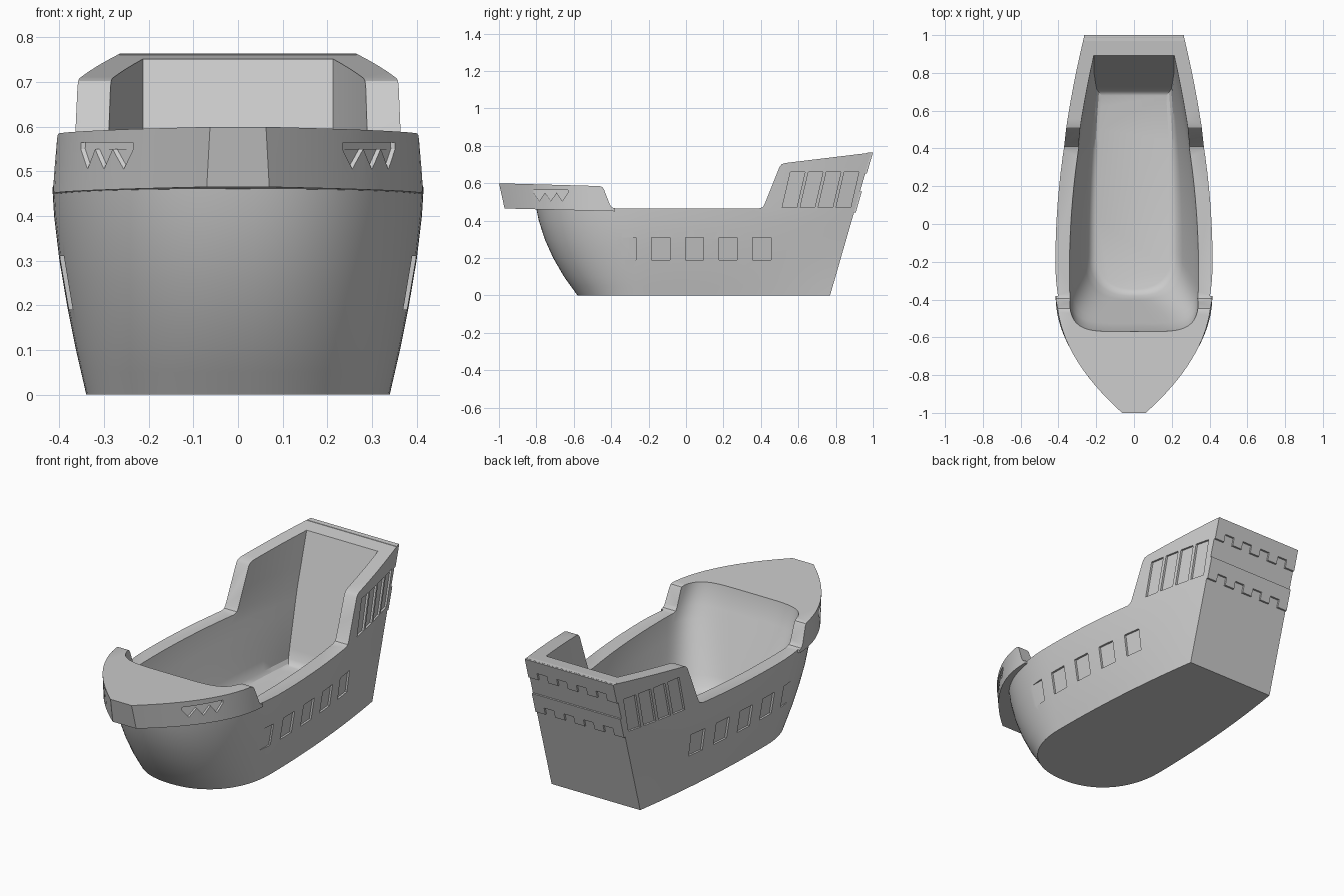
import bpy, bmesh, math

if "Cube" in bpy.data.objects:
    bpy.data.objects.remove(bpy.data.objects["Cube"])

RAKE = 0.288                       # transom lean per unit of height


def table(z, pts):
    for (a, p), (b, q) in zip(pts, pts[1:]):
        if z <= b:
            return p + (q - p) * (z - a) / (b - a)
    return pts[-1][1]


def make(name, bm):
    bmesh.ops.recalc_face_normals(bm, faces=bm.faces)
    me = bpy.data.meshes.new(name)
    bm.to_mesh(me)
    bm.free()
    ob = bpy.data.objects.new(name, me)
    bpy.context.collection.objects.link(ob)
    return ob


def loft(bm, loops):
    rows = [[bm.verts.new(p) for p in lp] for lp in loops]
    n = len(rows[0])
    for a, b in zip(rows, rows[1:]):
        for i in range(n):
            j = (i + 1) % n
            bm.faces.new((a[i], a[j], b[j], b[i]))
    bm.faces.new(rows[0])
    bm.faces.new(rows[-1])


def boolean(target, tool, op):
    m = target.modifiers.new(op, 'BOOLEAN')
    m.object, m.operation, m.solver = tool, op, 'EXACT'
    bpy.context.view_layer.objects.active = target
    bpy.ops.object.modifier_apply(modifier=m.name)
    bpy.data.objects.remove(tool)


def mirror(half):
    return half + [(-x, y, z) for x, y, z in reversed(half) if x > 1e-6]


def side(y, w, ws, ys, yc):
    return w - (w - ws) * max(0, (y - yc) / (ys - yc)) ** 2


def plan(z, w, ws, ys, yf, yc, n):
    """Boat-shaped outline: superellipse bow, tapering sides, flat stern."""
    half = [(0, yf, z)]
    for i in range(1, 23):
        a = math.pi / 2 * i / 22
        half.append((w * math.sin(a) ** (2 / n),
                     yc - (yc - yf) * max(0, math.cos(a)) ** (2 / n), z))
    for i in range(1, 15):
        y = yc + (ys - yc) * i / 14
        half.append((side(y, w, ws, ys, yc), y, z))
    return mirror(half)


# hull body
WIDTH = [(0, .34), (.1, .363), (.2, .383), (.3, .4), (.4, .412), (.465, .416), (.8, .412)]
BOW = [(0, -.58), (.1, -.652), (.2, -.71), (.3, -.755), (.4, -.787), (.465, -.8), (.8, -.8)]


def hull_x(y, z):
    return side(y, table(z, WIDTH), .265, .77 + RAKE * z, -.2)


bm = bmesh.new()
loft(bm, [plan(z, table(z, WIDTH), .265, .77 + RAKE * z, table(z, BOW), -.2, 2.2)
          for z in (0, .05, .1, .15, .2, .25, .3, .35, .4, .465, .6, .8)])
hull = make("hull", bm)


# overhanging bow deck
def fore_x(y, z):
    t = (z - .465) / .185
    s = (y + .97 + .041 * t) / (.59 + .041 * t)
    return .07 - .01 * t + .345 * (1 - (1 - s) ** 2)


S = [i / 18 for i in range(19)]
low = [(.07 + .345 * (1 - (1 - s) ** 2), -.97 + .59 * s, .465 - .015 * s) for s in S]
top = [(.06 + .345 * (1 - (1 - s) ** 2), -1.011 + .631 * s, .65) for s in S]
bm = bmesh.new()
loft(bm, [mirror(low), mirror(top)])
boolean(hull, make("bow_deck", bm), 'UNION')

# side profile that trims the top edge
profile = [(-1.2, -.2), (1.2, -.2), (1.2, .789), (.53, .708), (.512, .702), (.5, .688),
           (.42, .488), (.41, .472), (.39, .465), (-.375, .465), (-.395, .47), (-.407, .485),
           (-.438, .565), (-.447, .58), (-.465, .585), (-1.2, .605)]
bm = bmesh.new()
loft(bm, [[(x, y, z) for y, z in profile] for x in (-.6, .6)])
boolean(hull, make("profile_trim", bm), 'INTERSECT')

# hollow interior, with a small fillet round the floor
loops = []
for z, inset in ((.105, .025), (.112, .01), (.13, 0), (.18, 0), (.24, 0), (.3, 0), (.36, 0),
                 (.42, 0), (.48, 0), (.585, 0), (.85, 0)):
    f = min((z - .105) / .36, 1) ** .85
    g = min((z - .105) / .48, 1)
    loops.append(plan(z, .225 + .12 * f - inset, .195 + .018 * f - inset,
                      .705 + .288 * (z - .105) - inset, -.37 - .2 * g + inset,
                      -.15 - .1 * f, 2.3 + 2.7 * g))
bm = bmesh.new()
loft(bm, loops)
boolean(hull, make("interior", bm), 'DIFFERENCE')


# shallow recesses: gun ports, slanted stern panels, zigzag bow panels
def recess(bm, poly, surf, depth=.011):
    for sx in (1, -1):
        loft(bm, [[(sx * (surf(y, z) + d), y, z) for y, z in poly] for d in (-depth, .03)])


bm = bmesh.new()
for i in range(5):
    y = -.315 + .18 * i
    recess(bm, [(y - .049, .19), (y + .049, .19), (y + .049, .31), (y - .049, .31)], hull_x)
for i in range(4):
    y = .514 + .096 * i
    recess(bm, [(y, .47), (y + .078, .47), (y + .122, .66), (y + .044, .66)], hull_x)
y0, dy = -.815, .185 / 6
zigzag = [(y0 + dy * i, .505 if i % 2 else .55) for i in range(7)]
recess(bm, zigzag + [(y0 + 6 * dy, .565), (y0, .565)], fore_x, .01)
boolean(hull, make("recesses", bm), 'DIFFERENCE')


# crenellated bands across the transom
def band(name, z0, z1):
    step = .53 / 9
    poly = [(-.265, z1)]
    for i in range(9):
        z = z0 if i % 2 == 0 else z0 + .04
        poly += [(-.265 + step * i, z), (-.265 + step * (i + 1), z)]
    poly.append((.265, z1))
    bm = bmesh.new()
    loft(bm, [[(x, .77 + RAKE * z + d, z) for x, z in poly] for d in (-.02, .01)])
    make(name, bm)


band("upper_stern_band", .652, .763)
band("lower_stern_band", .443, .555)

# crisp edges, smooth curves
bpy.ops.object.select_all(action='DESELECT')
hull.select_set(True)
bpy.context.view_layer.objects.active = hull
bpy.ops.object.shade_smooth_by_angle(angle=math.radians(28))
